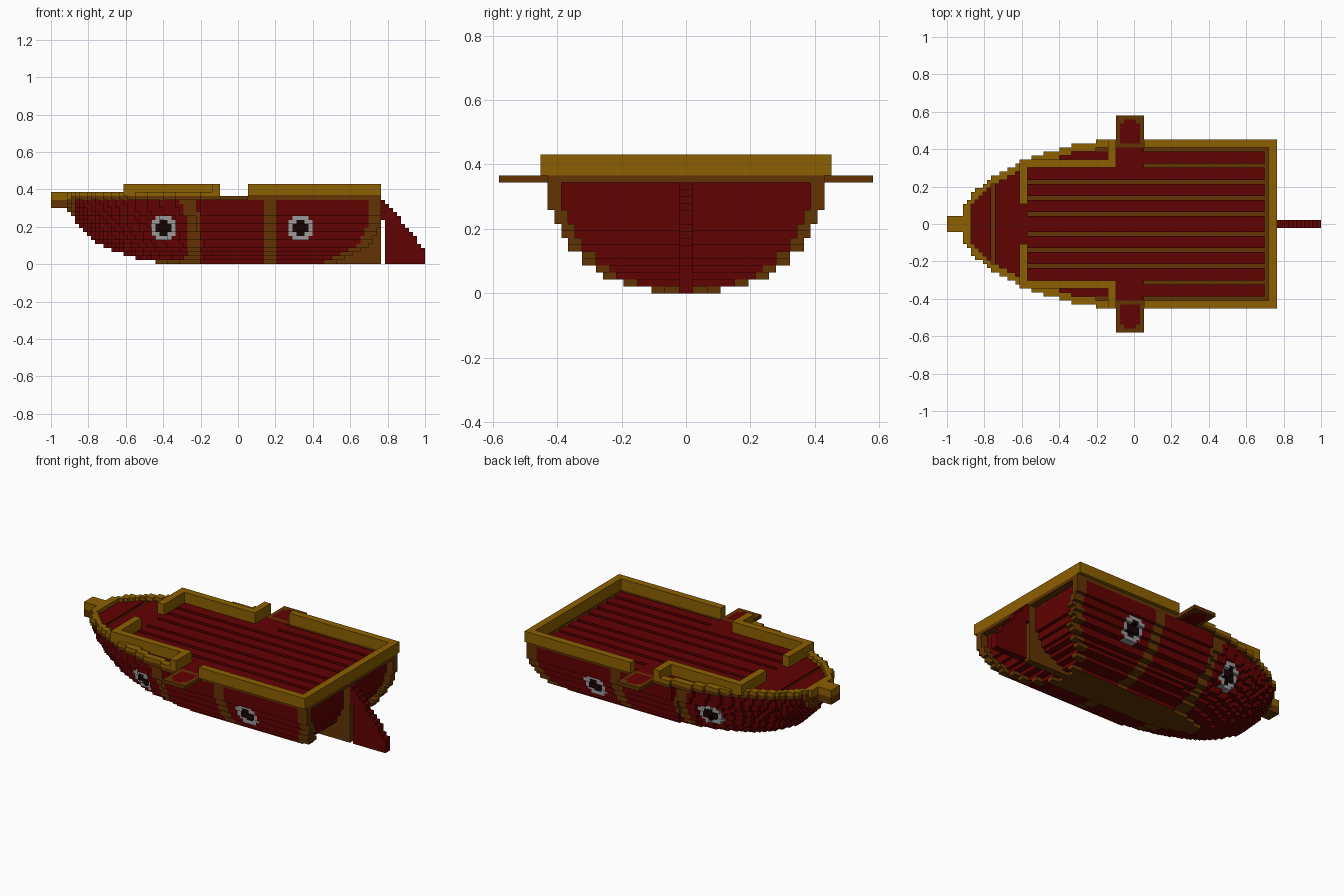
import bpy, bmesh
from mathutils import Vector

cube = bpy.data.objects.get("Cube")
if cube:
    bpy.data.objects.remove(cube, do_unlink=True)

U = 2 / 93  # block size: the ship is 93 blocks long

# Materials
COLOURS = {
    "red_wood": (0.120, 0.0005, 0.0005),
    "brown_wood": (0.120, 0.034, 0.001),
    "gold_wood": (0.260, 0.115, 0.0005),
    "grey_metal": (0.32, 0.32, 0.32),
    "dark_opening": (0.008, 0.001, 0.001),
}
NAMES = list(COLOURS)
RED, BROWN, GOLD, GREY, DARK = range(5)
for name, rgb in COLOURS.items():
    mat = bpy.data.materials.new(name)
    mat.use_nodes = True
    mat.diffuse_color = (*rgb, 1)
    bsdf = next(n for n in mat.node_tree.nodes if n.type == 'BSDF_PRINCIPLED')
    bsdf.inputs["Base Color"].default_value = (*rgb, 1)
    bsdf.inputs["Roughness"].default_value = 1.0
    bsdf.inputs["Specular IOR Level"].default_value = 0.0
    mat.roughness = 1.0
    mat.specular_intensity = 0.0

# Block faces: outward direction and corner offsets
SIDES = []
for axis in range(3):
    for sign in (0, 1):
        corners = []
        for p, q in ((0, 0), (1, 0), (1, 1), (0, 1)):
            c = [0, 0, 0]
            c[axis], c[(axis + 1) % 3], c[(axis + 2) % 3] = sign, p, q
            corners.append(tuple(c))
        n = [0, 0, 0]
        n[axis] = 1 if sign else -1
        SIDES.append((tuple(n), corners if sign else corners[::-1]))


def build(name, inside, colour, ranges):
    """Make the outer skin of all blocks where inside(i, a, k) holds; a counts out from the centreline."""
    (i0, i1), half, (k0, k1) = ranges
    cells = {(i, j, k) for i in range(i0, i1) for j in range(-half, half) for k in range(k0, k1)
             if inside(i, j if j >= 0 else -1 - j, k)}
    bm = bmesh.new()
    verts = {}
    for i, j, k in sorted(cells):
        for n, corners in SIDES:
            if (i + n[0], j + n[1], k + n[2]) in cells:
                continue
            ring = []
            for c in corners:
                key = (i + c[0], j + c[1], k + c[2])
                if key not in verts:
                    verts[key] = bm.verts.new(Vector((key[0] * U - 1, key[1] * U, key[2] * U)))
                ring.append(verts[key])
            face = bm.faces.new(ring)
            face.material_index = colour(i, j if j >= 0 else -1 - j, k, n)
    # Merge flat areas of one colour
    bmesh.ops.dissolve_limit(bm, angle_limit=0.01, verts=bm.verts[:], edges=bm.edges[:],
                             delimit={'MATERIAL'})
    mesh = bpy.data.meshes.new(name)
    bm.to_mesh(mesh)
    bm.free()
    for m in NAMES:
        mesh.materials.append(bpy.data.materials[m])
    obj = bpy.data.objects.new(name, mesh)
    bpy.context.scene.collection.objects.link(obj)
    return obj


def mid_x(i):
    return (i + 0.5) * U - 1


# Hull: half width and bow start of each layer, from keel to deck
WIDTH = [0.105, 0.19, 0.25, 0.28, 0.32, 0.32, 0.365, 0.365,
         0.39, 0.39, 0.41, 0.41, 0.43, 0.43, 0.43, 0.43]
BOW = [-0.44, -0.54, -0.62, -0.68, -0.72, -0.755, -0.78, -0.80,
       -0.825, -0.845, -0.865, -0.88, -0.895, -0.91, -0.92, -0.93]


def half_width(x, full, bow):
    if x < bow:
        return 0
    t = max(0, (-0.1 - x) / (-0.1 - bow))
    return max(full * (1 - t ** 1.5) ** 0.5, 0.04)


def stern_end(k):
    """The lower layers stop further forward, so the stern curves under."""
    return 0.765 - 0.28 * (1 - (k + 0.5) / 16) ** 4


def in_hull(i, a, k):
    x, y = mid_x(i), (a + 0.5) * U
    end = stern_end(k)
    if x > end or (x > end - 2 * U and y < WIDTH[k] - 2 * U):  # panel set inside a rim
        return False
    return y < half_width(x, WIDTH[k], BOW[k])


def hull_colour(i, a, k, n):
    x, y, z = mid_x(i), (a + 0.5) * U, (k + 0.5) * U
    if k == 0 and n[2] == -1:
        return BROWN
    # Round ports, measured in blocks
    for centre in (28, 62):
        dx, dz = abs(i + 0.5 - centre), abs(k + 0.5 - 9)
        if max(dx, dz) < 3 and dx + dz < 5:
            return DARK if max(dx, dz) < 2 and dx + dz < 3 else GREY
    # Stern rim, ribs, stem and keel
    rim = x > stern_end(k) - 3 * U and y > WIDTH[k] - 2 * U
    rib = 0.135 < x < 0.205 or abs(x + 0.235 + (z - 0.15) ** 2) < 0.035
    if rim or rib or x < -0.87 or (k == 0 and not -0.2 < x < 0.46):
        return BROWN
    return RED


build("hull", in_hull, hull_colour, ((0, 82), 21, (0, 16)))

# Thin post on the centreline that carries the rudder
build("stern_post", lambda i, a, k: mid_x(i) > stern_end(k) - 2 * U,
      lambda i, a, k, n: BROWN, ((66, 82), 1, (0, 16)))


# Deck outline shared by the planks and the bow rail
def in_outline(i, a):
    if i < 4:
        return a < 2
    return (a + 0.5) * U < half_width(mid_x(i), 21 * U, -0.935)


def in_bow_rail(i, a, k):
    if i >= 42 or not in_outline(i, a):
        return False
    return i < 6 or not (in_outline(i - 2, a) and in_outline(i, a + 2))


def in_seam(i, a, k):
    if i == 11:
        return in_outline(i, a) and not in_bow_rail(i, a, k)
    if not 20 <= i < 80 or a > 18:
        return False
    return i == 79 or (a % 4 == 2 and (a < 14 or i >= 49))


def in_deck(i, a, k):
    return in_outline(i, a) and a < 20 and not in_bow_rail(i, a, k) and not in_seam(i, a, k)


def deck_colour(i, a, k, n):
    return BROWN if a >= 19 or i >= 80 or (a >= 18 and i < 42) else RED


DECK = ((4, 82), 21, (16, 17))
build("deck_planks", in_deck, deck_colour, DECK)
seams = build("deck_seams", in_seam, lambda i, a, k, n: BROWN, DECK)
seams.location.z = -0.012  # sunk a little between the planks

# Bow rail and its blunt tip
build("bow_rail", in_bow_rail,
      lambda i, a, k, n: BROWN if k == 16 and i > 4 else GOLD, ((0, 42), 21, (16, 18)))
build("bow_tip", lambda i, a, k: True, lambda i, a, k, n: BROWN, ((0, 5), 2, (14, 16)))


# Raised rails around the fore and aft deck
def in_fore_rail(i, a, k):
    return a in (14, 15) or (i < 20 and 5 <= a <= 15) or (i >= 40 and a >= 14)


build("fore_rail", in_fore_rail, lambda i, a, k, n: GOLD, ((18, 42), 21, (17, 20)))
build("aft_rail", lambda i, a, k: a >= 19 or i >= 80, lambda i, a, k, n: GOLD,
      ((49, 82), 21, (17, 20)))


# Boarding platforms on both sides
def platform_colour(i, a, k, n):
    edge = i in (42, 48) or a == 26
    corner = i in (43, 47) and a == 25
    return BROWN if edge or corner else RED


build("side_platforms", lambda i, a, k: a >= 20, platform_colour, ((42, 49), 27, (16, 17)))


# Stepped rudder, hung from the top of the stern post
def in_rudder(i, a, k):
    if i < 83:
        return k >= 11
    return (k + 0.5) * U < 0.345 - (mid_x(i) - 0.785) * 1.25


build("rudder", in_rudder, lambda i, a, k, n: RED, ((82, 93), 1, (0, 16)))
